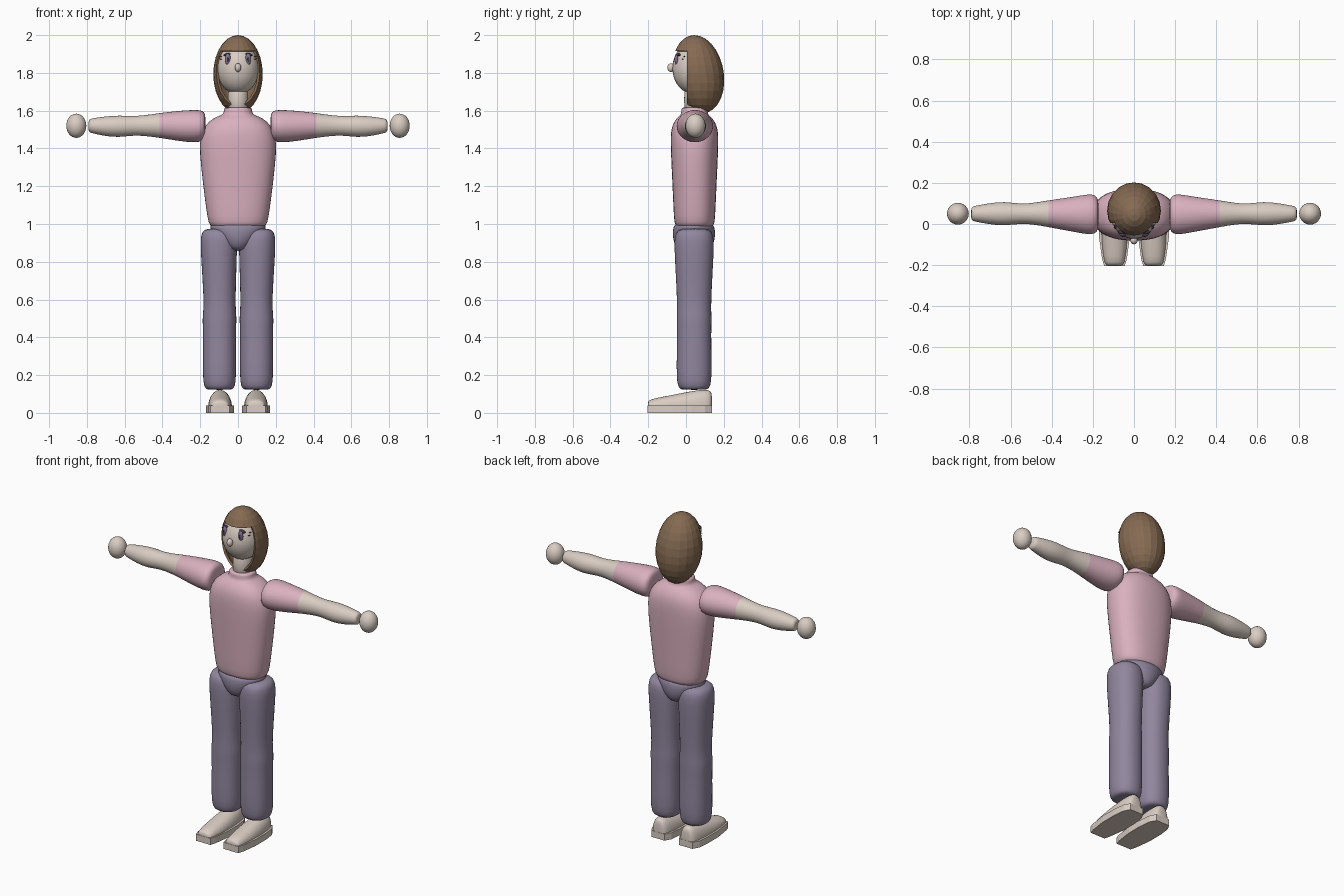
import bpy, bmesh, math
from mathutils import Matrix, Vector


def material(name, r, g, b):
    m = bpy.data.materials.new(name)
    m.diffuse_color = (r, g, b, 1)
    return m


SKIN = material("pale skin", 0.70, 0.61, 0.545)
PINK = material("soft pink", 0.70, 0.44, 0.52)
PURPLE = material("dusty purple", 0.285, 0.24, 0.345)
BROWN = material("hair brown", 0.235, 0.145, 0.085)
DARK = material("lash dark", 0.05, 0.04, 0.05)
IRIS = material("eye violet", 0.22, 0.17, 0.30)


def finish(name, bm, mats, smooth=True):
    bmesh.ops.recalc_face_normals(bm, faces=bm.faces)
    for f in bm.faces:
        f.smooth = smooth
    me = bpy.data.meshes.new(name)
    bm.to_mesh(me)
    bm.free()
    ob = bpy.data.objects.new(name, me)
    bpy.context.collection.objects.link(ob)
    for m in mats:
        me.materials.append(m)
    return ob


def loft(name, rings, mats, axis="Z", side=1, power=2.0, split=None, n=24):
    """Rings are (distance along axis, centre a, centre b, radius a, radius b)."""
    bm = bmesh.new()
    loops = []
    for t, ca, cb, ra, rb in rings:
        loop = []
        for i in range(n):
            c, s = math.cos(math.tau * i / n), math.sin(math.tau * i / n)
            a = ca + ra * math.copysign(abs(c) ** (2 / power), c)
            b = cb + rb * math.copysign(abs(s) ** (2 / power), s)
            x, y, z = {"Z": (a, b, t), "X": (t, a, b), "Y": (a, t, b)}[axis]
            loop.append(bm.verts.new((x * side, y, z)))
        loops.append(loop)
    for k in range(len(loops) - 1):
        for i in range(n):
            j = (i + 1) % n
            f = bm.faces.new((loops[k][i], loops[k][j], loops[k + 1][j], loops[k + 1][i]))
            if split and rings[k][0] >= split - 1e-4:
                f.material_index = 1
    bm.faces.new(loops[0])
    cap = bm.faces.new(loops[-1])
    cap.material_index = 1 if split else 0
    ob = finish(name, bm, mats)
    sub = ob.modifiers.new("rounding", "SUBSURF")
    sub.levels = sub.render_levels = 1
    return ob


def ellipsoid(name, centre, radii, mat, tilt=0, u=24, v=16):
    bm = bmesh.new()
    m = Matrix.Translation(centre) @ Matrix.Rotation(tilt, 4, "Y") @ Matrix.Diagonal((*radii, 1))
    bmesh.ops.create_uvsphere(bm, u_segments=u, v_segments=v, radius=1, matrix=m)
    return finish(name, bm, [mat])


# Shirt body with collar
loft("shirt", [
    (0.98, 0, 0.045, 0.125, 0.085), (0.99, 0, 0.045, 0.152, 0.104),
    (1.03, 0, 0.045, 0.163, 0.110), (1.15, 0, 0.045, 0.179, 0.115),
    (1.30, 0, 0.045, 0.197, 0.122), (1.43, 0, 0.045, 0.208, 0.128),
    (1.50, 0, 0.045, 0.190, 0.126), (1.545, 0, 0.045, 0.155, 0.108),
    (1.57, 0, 0.045, 0.112, 0.085), (1.578, 0, 0.045, 0.079, 0.072),
    (1.60, 0, 0.045, 0.075, 0.070), (1.615, 0, 0.045, 0.074, 0.069),
    (1.617, 0, 0.045, 0.055, 0.055)], [PINK], power=2.35)

# Neck and head
loft("neck", [(1.58, 0, 0.045, 0.055, 0.055), (1.65, 0, 0.045, 0.054, 0.055),
              (1.74, 0, 0.045, 0.056, 0.057)], [SKIN])
HC, HR = Vector((0, 0.043, 1.825)), Vector((0.112, 0.115, 0.138))
ellipsoid("head", HC, HR, SKIN, u=32, v=20)


def face_y(x, z):
    return HC.y - HR.y * math.sqrt(max(0, 1 - (x / HR.x) ** 2 - ((z - HC.z) / HR.z) ** 2))


# Nose, eyes and lashes
ellipsoid("nose", (0, -0.080, 1.828), (0.017, 0.019, 0.023), SKIN, u=16, v=10)
for side, tag in ((1, "left"), (-1, "right")):
    x = 0.054 * side
    ellipsoid("eye_" + tag, (x, face_y(x, 1.87), 1.872), (0.016, 0.010, 0.030), IRIS, u=16, v=10)
    ellipsoid("pupil_" + tag, (x, face_y(x, 1.87) - 0.007, 1.872), (0.006, 0.005, 0.014),
              DARK, u=12, v=8)
    x = 0.057 * side
    ellipsoid("upper_lid_" + tag, (x, face_y(x, 1.896) - 0.003, 1.897), (0.021, 0.011, 0.008),
              DARK, tilt=0.15 * side, u=14, v=8)
    for k in range(2):
        x, z = 0.088 * side, 1.872 + 0.014 * k
        ellipsoid(f"lash_{tag}_{k + 1}", (x, face_y(x, z) - 0.002, z), (0.013, 0.004, 0.002),
                  DARK, tilt=-0.25 * side, u=8, v=6)

# Hair: leaning faceted shell, opened at the face below the fringe
bm = bmesh.new()
bmesh.ops.create_uvsphere(bm, u_segments=20, v_segments=14, radius=1)
for v in bm.verts:
    x, y, z = v.co
    v.co = (0.131 * x, 0.065 - 0.021 * z + 0.136 * y, 1.793 + 0.207 * z)
for co, no in (((0, 0.004, 0), (0, 1, 0)), ((0, 0, 1.917), (0, 0, 1))):
    bmesh.ops.bisect_plane(bm, geom=bm.verts[:] + bm.edges[:] + bm.faces[:],
                           plane_co=co, plane_no=no)
front = [f for f in bm.faces
         if f.calc_center_median().y < 0.004 and f.calc_center_median().z < 1.917]
bmesh.ops.delete(bm, geom=front, context="FACES")
hair = finish("hair", bm, [BROWN], smooth=False)
shell = hair.modifiers.new("thickness", "SOLIDIFY")
shell.thickness, shell.offset = 0.014, -1

# Hips
loft("hips", [
    (0.858, 0, 0.042, 0.030, 0.060), (0.868, 0, 0.042, 0.058, 0.088),
    (0.90, 0, 0.042, 0.095, 0.107), (0.94, 0, 0.042, 0.128, 0.114),
    (0.975, 0, 0.042, 0.148, 0.112), (0.997, 0, 0.042, 0.150, 0.104),
    (1.003, 0, 0.042, 0.120, 0.080)], [PURPLE])

for side, tag in ((1, "left"), (-1, "right")):
    # Arm with short sleeve, and hand
    loft("arm_" + tag, [
        (0.172, 0.047, 1.52, 0.055, 0.050), (0.178, 0.047, 1.52, 0.088, 0.076),
        (0.205, 0.047, 1.518, 0.101, 0.087), (0.26, 0.047, 1.518, 0.092, 0.086),
        (0.34, 0.048, 1.52, 0.078, 0.077), (0.42, 0.050, 1.522, 0.065, 0.065),
        (0.48, 0.050, 1.521, 0.054, 0.057), (0.55, 0.050, 1.52, 0.047, 0.050),
        (0.63, 0.050, 1.517, 0.060, 0.059), (0.70, 0.050, 1.517, 0.052, 0.053),
        (0.765, 0.050, 1.52, 0.040, 0.041), (0.787, 0.050, 1.52, 0.035, 0.036),
        (0.792, 0.050, 1.52, 0.022, 0.022)], [PINK, SKIN], axis="X", side=side, split=0.42)
    ellipsoid("hand_" + tag, (0.856 * side, 0.05, 1.52), (0.053, 0.053, 0.064), SKIN)

    # Trouser leg
    loft("trouser_leg_" + tag, [
        (0.122, 0.098, 0.043, 0.060, 0.062), (0.128, 0.098, 0.043, 0.076, 0.080),
        (0.16, 0.098, 0.043, 0.088, 0.092), (0.25, 0.098, 0.043, 0.088, 0.094),
        (0.38, 0.098, 0.043, 0.088, 0.091), (0.46, 0.098, 0.043, 0.089, 0.092),
        (0.51, 0.098, 0.043, 0.091, 0.093), (0.56, 0.097, 0.043, 0.084, 0.090),
        (0.70, 0.099, 0.043, 0.089, 0.096), (0.84, 0.101, 0.043, 0.096, 0.104),
        (0.92, 0.102, 0.043, 0.098, 0.106), (0.96, 0.103, 0.043, 0.088, 0.095),
        (0.978, 0.103, 0.043, 0.062, 0.066)], [PURPLE], side=side, power=2.2)

    # Shoe sole: outline extruded straight up
    half = [(-0.204, 0.050), (-0.17, 0.060), (-0.07, 0.074), (0.03, 0.074),
            (0.10, 0.066), (0.138, 0.045)]
    outline = [(0.095 + w, y) for y, w in half] + [(0.095 - w, y) for y, w in reversed(half)]
    bm = bmesh.new()
    base = bm.faces.new([bm.verts.new((x * side, y, 0)) for x, y in outline])
    top = bmesh.ops.extrude_face_region(bm, geom=[base])["geom"]
    bmesh.ops.translate(bm, vec=(0, 0, 0.04),
                        verts=[g for g in top if isinstance(g, bmesh.types.BMVert)])
    finish("shoe_sole_" + tag, bm, [SKIN], smooth=False)

    # Shoe upper: rises from the toe to the ankle
    loft("shoe_upper_" + tag, [
        (-0.203, 0.095, 0.036, 0.038, 0.018), (-0.195, 0.095, 0.036, 0.048, 0.036),
        (-0.12, 0.095, 0.036, 0.060, 0.050), (-0.04, 0.095, 0.036, 0.064, 0.066),
        (0.04, 0.095, 0.036, 0.062, 0.082), (0.10, 0.095, 0.036, 0.055, 0.088),
        (0.13, 0.095, 0.036, 0.045, 0.084), (0.138, 0.095, 0.036, 0.028, 0.060)],
        [SKIN], axis="Y", side=side, power=2.2)

# Trim the shoe uppers flat at the top of the soles
for tag in ("left", "right"):
    me = bpy.data.objects["shoe_upper_" + tag].data
    for v in me.vertices:
        v.co.z = max(v.co.z, 0.02)
